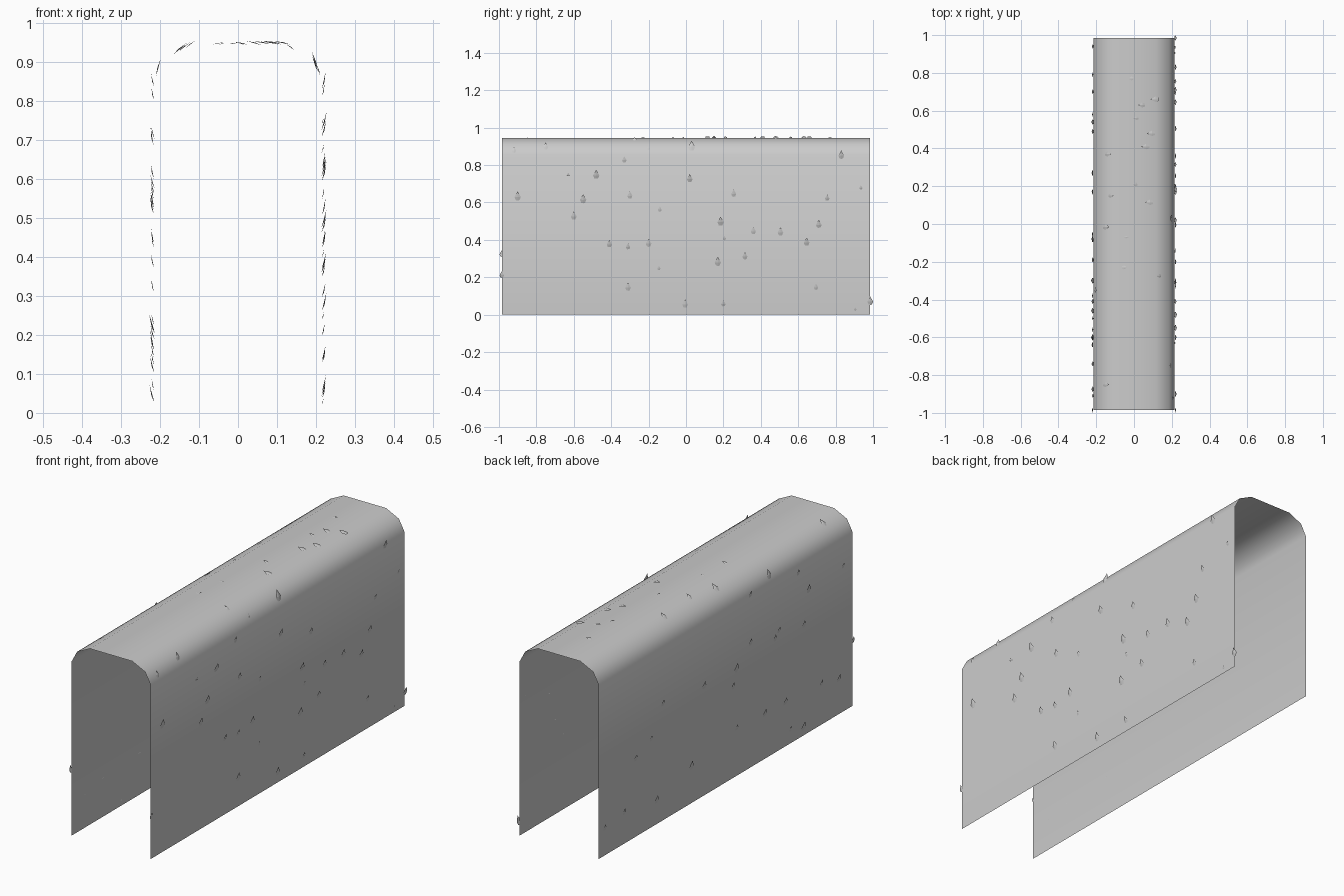
import bpy, bmesh, math, random
from mathutils import Vector

if "Cube" in bpy.data.objects:
    bpy.data.objects.remove(bpy.data.objects["Cube"])

random.seed(4)
HALF_LEN = 0.985
# half cross-section (x, z) from the ground to the crown
HALF = [(0.215, 0.0), (0.215, 0.855), (0.185, 0.911), (0.115, 0.945), (0.0, 0.945)]


def finish(name, bm, smooth):
    mesh = bpy.data.meshes.new(name)
    bm.to_mesh(mesh)
    bm.free()
    for p in mesh.polygons:
        p.use_smooth = smooth
    ob = bpy.data.objects.new(name, mesh)
    bpy.context.collection.objects.link(ob)
    return ob


def build_shell():
    # open-ended arch extruded along y
    profile = HALF[:4] + [(-x, z) for x, z in reversed(HALF[:4])]
    bm = bmesh.new()
    front = [bm.verts.new((x, -HALF_LEN, z)) for x, z in profile]
    back = [bm.verts.new((x, HALF_LEN, z)) for x, z in profile]
    for i in range(len(profile) - 1):
        bm.faces.new((front[i], front[i + 1], back[i + 1], back[i]))
    bm.normal_update()
    if bm.faces[:][0].normal.x < 0:
        bmesh.ops.reverse_faces(bm, faces=bm.faces[:])
    return finish("hedge_shell", bm, True)


def surface(sign, axis, value):
    """Point, uphill direction and outward normal where x (0) or z (1) equals value."""
    for a, b in zip(HALF, HALF[1:]):
        lo, hi = sorted((a[axis], b[axis]))
        if lo <= value <= hi and hi > lo:
            t = (value - a[axis]) / (b[axis] - a[axis])
            p = Vector((a[0], 0, a[1])).lerp(Vector((b[0], 0, b[1])), t)
            up = Vector((b[0] - a[0], 0, b[1] - a[1])).normalized()
            n = Vector((up.z, 0, -up.x))
            for v in (p, up, n):
                v.x *= sign
            return p, up, n


def add_leaf(bm, sign, axis, value, y, size):
    # pointed leaf folded along its midrib, its tip lifted off the surface
    p, up, n = surface(sign, axis, value)
    p.y = y
    tilt = math.radians(random.uniform(9, 17))
    along = up * math.cos(tilt) + n * math.sin(tilt)
    out = n * math.cos(tilt) - up * math.sin(tilt)
    side = along.cross(out)

    def vert(s, a, o):
        return bm.verts.new(p + n * (size * 0.12) + (side * s + along * a + out * o) * size)

    base, mid, tip = vert(0, -0.5, 0), vert(0, -0.1, 0.06), vert(0, 0.5, 0)
    for s in (-1, 1):
        low, wide = vert(0.2 * s, -0.46, 0), vert(0.34 * s, -0.1, 0)
        for face in ((base, low, wide, mid), (mid, wide, tip)):
            bm.faces.new(face if s > 0 else face[::-1])


# leaves on the right face: y, z, length
RIGHT = [
    (-.92, .88, .035), (-.75, .90, .04), (.03, .90, .055), (-.33, .83, .035), (-.2, .89, .02),
    (.83, .855, .045), (-.63, .75, .02), (-.48, .75, .05), (.02, .73, .045), (-.9, .635, .05),
    (-.55, .62, .05), (-.6, .53, .045), (-.3, .64, .04), (-.14, .565, .03), (.255, .65, .04),
    (.755, .625, .035), (.935, .68, .025), (.185, .50, .05), (.71, .485, .045), (.36, .45, .04),
    (.505, .445, .045), (.205, .41, .025), (.645, .39, .045), (-.41, .38, .04), (-.31, .365, .035),
    (-.2, .385, .045), (.17, .285, .05), (.315, .315, .04), (-.145, .25, .025), (-.31, .15, .045),
    (.695, .15, .035), (-.005, .06, .045), (.2, .06, .035), (.905, .03, .02), (.985, .075, .045),
    (-.985, .215, .035)]
# leaves on the left face: y, z
LEFT = [
    (-.35, .885), (-.015, .93), (.37, .935), (-.85, .93), (-.56, .82), (-.64, .71), (-.91, .72),
    (-.19, .855), (-.19, .62), (-.08, .535), (-.055, .455), (.17, .545), (.49, .58), (.70, .39),
    (.27, .19), (.58, .44), (.54, .125), (.79, .16), (.94, .14), (-.085, .24), (-.30, .23),
    (-.46, .225), (-.50, .073), (-.60, .05), (-.74, .207), (-.875, .18), (-.985, .327),
    (-.605, .55), (-.41, .594), (-.38, .566)]
# leaves on the crown: x, y, length
TOP = [
    (-.01, .77, .03), (.11, .66, .045), (.04, .63, .04), (.01, .56, .03), (.09, .48, .045),
    (.06, .41, .045), (.005, .21, .03), (-.12, .15, .035), (.08, .115, .045), (-.04, -.07, .02),
    (-.05, -.23, .03), (.13, -.275, .03)]

build_shell()

bm = bmesh.new()
for y, z, size in RIGHT:
    add_leaf(bm, 1, 1, z, y, size)
finish("right_leaves", bm, False)

bm = bmesh.new()
for y, z in LEFT:
    add_leaf(bm, -1, 1, z, y, random.uniform(0.03, 0.05))
finish("left_leaves", bm, False)

bm = bmesh.new()
for x, y, size in TOP:
    add_leaf(bm, math.copysign(1, x), 0, abs(x), y, size)
finish("top_leaves", bm, False)
